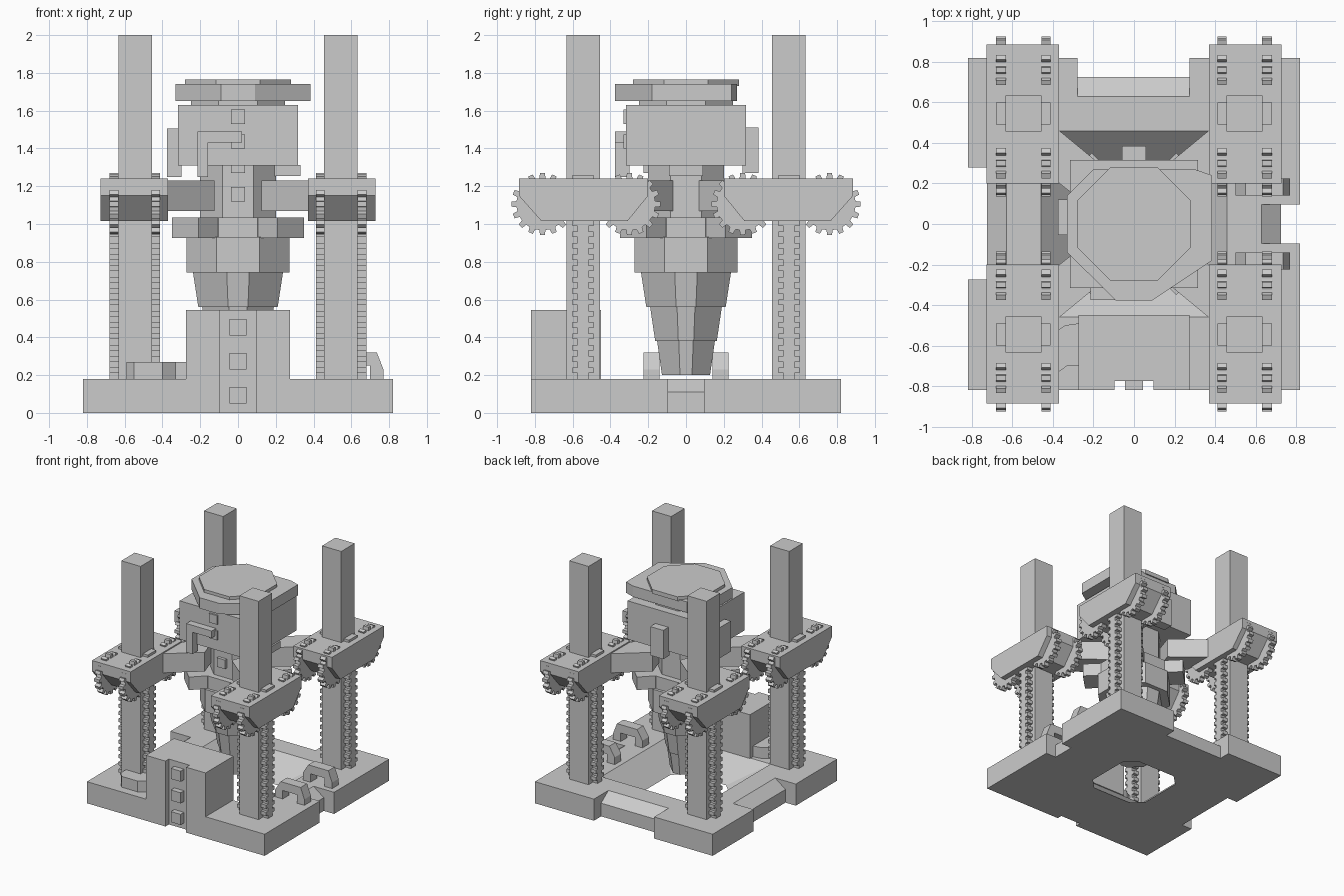
import bpy, bmesh, math
from mathutils import Matrix, Vector

cube = bpy.data.objects.get("Cube")
if cube:
    bpy.data.objects.remove(cube, do_unlink=True)

grey = bpy.data.materials.new("plain_grey")
grey.use_nodes = True
tone = (0.6, 0.6, 0.6, 1)
grey.diffuse_color = tone
for node in grey.node_tree.nodes:
    if node.type == 'BSDF_PRINCIPLED':
        node.inputs["Base Color"].default_value = tone

SIGNS = [(sx, sy) for sx in (-1, 1) for sy in (-1, 1)]


def finish(name, bm):
    bmesh.ops.recalc_face_normals(bm, faces=bm.faces)
    mesh = bpy.data.meshes.new(name)
    bm.to_mesh(mesh)
    bm.free()
    mesh.materials.append(grey)
    ob = bpy.data.objects.new(name, mesh)
    bpy.context.scene.collection.objects.link(ob)
    return ob


def loft(name, rings):
    """Closed solid through rings that have the same number of points."""
    bm = bmesh.new()
    loops = [[bm.verts.new(p) for p in ring] for ring in rings]
    n = len(loops[0])
    for a, b in zip(loops, loops[1:]):
        for i in range(n):
            j = (i + 1) % n
            bm.faces.new((a[i], a[j], b[j], b[i]))
    bm.faces.new(loops[0])
    bm.faces.new(loops[-1])
    return finish(name, bm)


def prism(name, pts, lo, hi, axis='z'):
    """Extrude a 2D outline along one axis."""
    place = {'x': lambda a, b, c: (c, a, b),
             'y': lambda a, b, c: (a, c, b),
             'z': lambda a, b, c: (a, b, c)}[axis]
    return loft(name, [[place(a, b, c) for a, b in pts] for c in (lo, hi)])


def box(name, x0, x1, y0, y1, z0, z1):
    return prism(name, [(x0, y0), (x1, y0), (x1, y1), (x0, y1)], z0, z1)


def octagon(r, flat=0.414):
    f = r * flat
    return [(f, r), (r, f), (r, -f), (f, -r), (-f, -r), (-r, -f), (-r, f), (-f, r)]


def cut(ob, cutters):
    """Subtract the cutters and discard them."""
    for c in cutters:
        mod = ob.modifiers.new("cut", 'BOOLEAN')
        mod.operation, mod.solver, mod.object = 'DIFFERENCE', 'EXACT', c
    bpy.context.view_layer.update()
    deps = bpy.context.evaluated_depsgraph_get()
    mesh = bpy.data.meshes.new_from_object(ob.evaluated_get(deps))
    ob.modifiers.clear()
    ob.data = mesh
    for c in cutters:
        bpy.data.objects.remove(c, do_unlink=True)


# Base plate with a funnel hole and sloped notches on three sides
TOP = 0.18
base = box("base_plate", -0.82, 0.82, -0.82, 0.82, 0, TOP)
bm = bmesh.new()
for sx, sy in SIGNS:
    bm.verts.new((0.46 * sx, 0.46 * sy, TOP + 0.001))
for x, y in octagon(0.27, 0.66):
    bm.verts.new((x, y, -0.001))
bmesh.ops.convex_hull(bm, input=bm.verts)
cutters = [finish("funnel_cutter", bm)]
notch = [(0.63, 0.19), (0.63, 0.18), (0.725, 0.11), (0.725, -0.1), (0.9, -0.1), (0.9, 0.19)]
cutters.append(prism("right_notch", notch, -0.095, 0.095, 'y'))
cutters.append(prism("left_notch", [(-x, z) for x, z in notch], -0.275, 0.28, 'y'))
cutters.append(prism("back_notch", notch, -0.28, 0.275, 'x'))
cutters.append(box("front_notch", -0.095, 0.095, -0.9, -0.775, -0.1, 0.3))
cut(base, cutters)

# Control block with a front channel and studs
prism("control_block", [(-0.275, -0.82), (-0.095, -0.82), (-0.095, -0.775), (0.095, -0.775),
                        (0.095, -0.82), (0.275, -0.82), (0.275, -0.45), (-0.275, -0.45)], TOP, 0.545)
for i in range(3):
    z = 0.05 + 0.18 * i
    box("block_stud", -0.045, 0.045, -0.82, -0.77, z, z + 0.088)

# Low duct from the block around one pillar
prism("foot_duct", [(-0.27, -0.49), (-0.34, -0.5), (-0.4, -0.54), (-0.59, -0.54), (-0.59, -0.7),
                    (-0.55, -0.75), (-0.4, -0.75), (-0.33, -0.7), (-0.27, -0.7)], TOP, 0.27)

# Pair of arched brackets
arch = [(0.5, 0.18), (0.5, 0.24), (0.55, 0.32), (0.735, 0.32), (0.77, 0.23), (0.77, 0.18),
        (0.7, 0.18), (0.7, 0.25), (0.57, 0.25), (0.57, 0.18)]
for s in (-1, 1):
    prism("arched_bracket", arch, 0.14 * s, 0.225 * s, 'y')


def gear_outline(cy, cz, teeth=16, root=0.138, tip=0.165):
    pts = []
    for i in range(teeth):
        for off, r in ((-0.3, root), (-0.2, tip), (0.2, tip), (0.3, root)):
            a = math.tau * (i + off) / teeth
            pts.append((cy + r * math.cos(a), cz + r * math.sin(a)))
    return pts


def rack_outline(cy, z0, z1, count=18, root=0.03, tip=0.055):
    step = (z1 - z0) / count
    right = []
    for i in range(count):
        z = z0 + i * step
        right += [(root, z), (root, z + step * 0.5), (tip, z + step * 0.5), (tip, z + step)]
    left = [(-y, z) for y, z in reversed(right)]
    return [(cy + y, z) for y, z in right + left]


# Four pillars, each with racks, gears, a carriage and an arm
carriage = [(0.2, 1.24), (0.2, 1.15), (0.31, 1.015), (0.765, 1.015), (0.885, 1.15), (0.885, 1.24)]
arm = [(0.38, 0.47), (0.125, 0.26), (0.19, 0.06), (0.38, 0.21)]
for sx, sy in SIGNS:
    xs = sorted((0.456 * sx, 0.633 * sx))
    ys = sorted((0.456 * sy, 0.633 * sy))
    box("pillar", *xs, *ys, TOP, 2)
    prism("carriage", [(y * sy, z) for y, z in carriage], 0.37 * sx, 0.727 * sx, 'x')
    prism("support_arm", [(x * sx, y * sy) for x, y in arm], 1.07, 1.23)
    for x0, x1 in ((0.412, 0.457), (0.632, 0.68)):
        prism("rack", rack_outline(0.545 * sy, TOP, 1.26), x0 * sx, x1 * sx, 'x')
        for cy in (0.76, 0.3):
            prism("gear", gear_outline(cy * sy, 1.105), x0 * sx, x1 * sx, 'x')


def cone(name, r0, r1, z0, z1, flat):
    loft(name, [[(x, y, z) for x, y in octagon(r, flat)] for r, z in ((r0, z0), (r1, z1))])


# Stepped drill bit
for r0, r1, z0 in ((0.127, 0.153, 0.2), (0.163, 0.19, 0.38), (0.21, 0.238, 0.56)):
    cone("drill_step", r0, r1, z0, z0 + 0.182, 0.25)

# Drill body: collar, core, motor housing and cap
cone("drill_collar", 0.273, 0.273, 0.743, 0.93, 0.414)
cone("collar_ring", 0.25, 0.25, 0.93, 1.035, 0.414)
cone("body_core", 0.2, 0.2, 1.035, 1.32, 0.414)
box("motor_housing", -0.317, 0.317, -0.317, 0.317, 1.31, 1.63)
cone("cap_neck", 0.25, 0.25, 1.62, 1.7, 0.414)
prism("cap_rim", [(-0.09, -0.377), (0.09, -0.377), (0.385, -0.18), (0.385, 0.24), (0.3, 0.27),
                  (-0.2, 0.27), (-0.33, 0.14), (-0.33, -0.14)], 1.65, 1.74)
cone("cap_top", 0.28, 0.28, 1.73, 1.765, 0.414)

# Diagonal lugs around the collar
for i in range(4):
    lug = box("collar_lug", 0.15, 0.395, -0.1, 0.1, 0.927, 1.035)
    lug.data.transform(Matrix.Rotation(math.pi / 4 + i * math.pi / 2, 4, 'Z'))

# Housing fittings: bent pipe, side boxes and front studs
prism("bent_pipe", [(-0.215, 1.25), (-0.215, 1.49), (0.02, 1.49), (0.02, 1.432),
                    (-0.158, 1.432), (-0.158, 1.25)], -0.375, -0.3, 'y')
box("left_box", -0.375, -0.3, -0.055, 0.12, 1.25, 1.505)
box("back_box", -0.06, 0.06, 0.3, 0.385, 1.27, 1.51)
box("side_ledge", 0.1, 0.33, -0.09, 0.09, 1.255, 1.312)
for z, y in ((1.53, -0.33), (1.4, -0.33), (1.27, -0.225), (1.12, -0.225)):
    box("front_stud", -0.037, 0.037, y, -0.15, z, z + 0.075)
